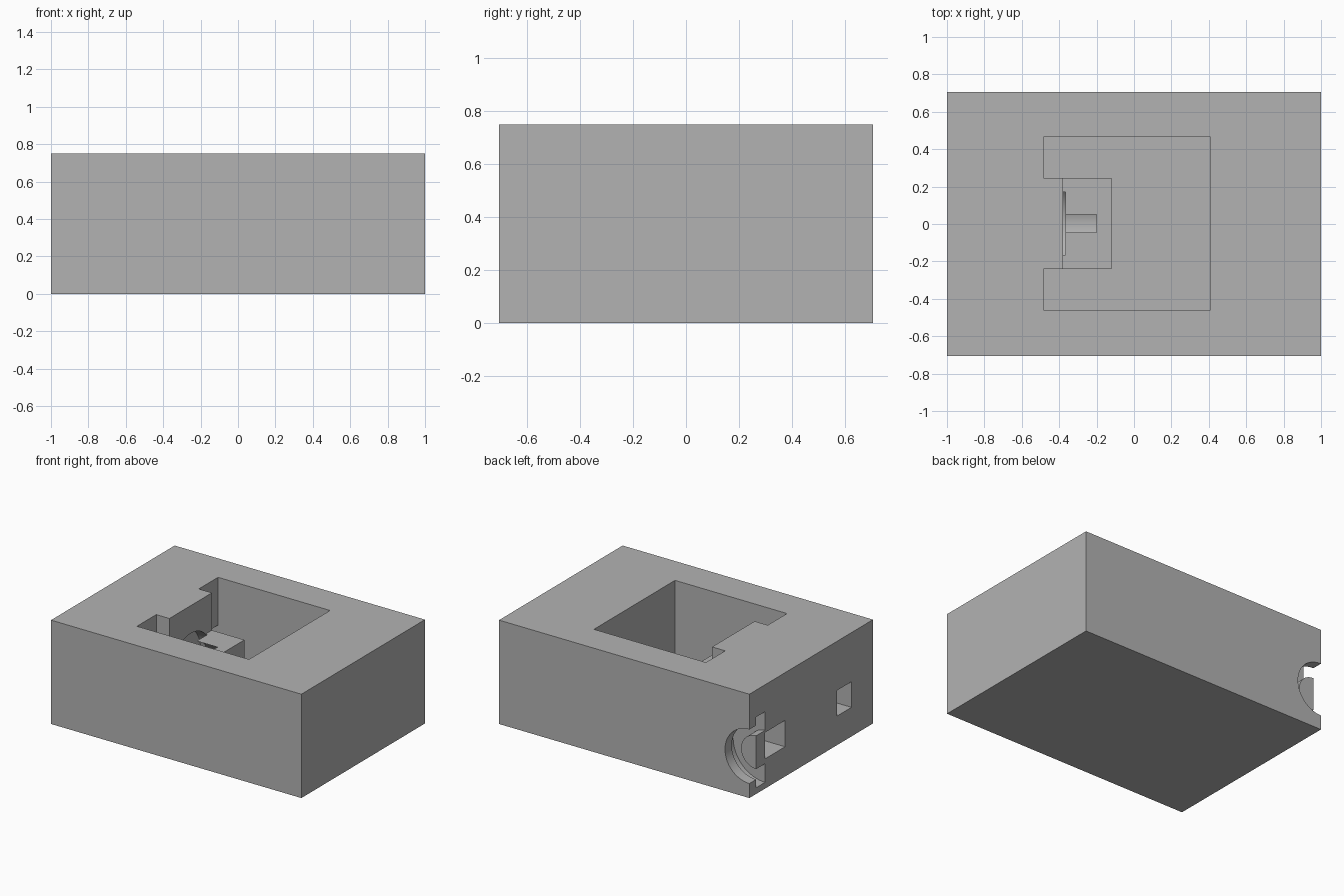
import bpy
import bmesh
from math import cos, sin, pi, radians
from mathutils import Vector

cube = bpy.data.objects.get("Cube")
if cube:
    bpy.data.objects.remove(cube, do_unlink=True)

grey = bpy.data.materials.new("plain_grey")
grey.use_nodes = True
grey.diffuse_color = (0.45, 0.45, 0.45, 1)
grey.node_tree.nodes["Principled BSDF"].inputs["Base Color"].default_value = grey.diffuse_color


def prism(name, points, place, depth):
    """Extrude a flat outline; place maps (u, v) to 3D, depth is the sweep."""
    bm = bmesh.new()
    face = bm.faces.new([bm.verts.new(place(u, v)) for u, v in points])
    swept = bmesh.ops.extrude_face_region(bm, geom=[face])
    verts = [g for g in swept["geom"] if isinstance(g, bmesh.types.BMVert)]
    bmesh.ops.translate(bm, verts=verts, vec=Vector(depth))
    bmesh.ops.recalc_face_normals(bm, faces=bm.faces)
    mesh = bpy.data.meshes.new(name)
    bm.to_mesh(mesh)
    bm.free()
    mesh.materials.append(grey)
    obj = bpy.data.objects.new(name, mesh)
    bpy.context.collection.objects.link(obj)
    return obj


def flat(name, points, low, high):
    return prism(name, points, lambda u, v: (u, v, low), (0, 0, high - low))


def rect(x0, x1, y0, y1):
    return [(x0, y0), (x1, y0), (x1, y1), (x0, y1)]


def arc(cu, cv, r, start, end, steps):
    angles = [start + (end - start) * i / steps for i in range(steps + 1)]
    return [(cu + r * cos(a), cv + r * sin(a)) for a in angles]


def along_x(name, cy, cz, r, x0, x1):
    return prism(name, arc(cy, cz, r, 0, 2 * pi, 64)[:-1],
                 lambda u, v: (x0, u, v), (x1 - x0, 0, 0))


def along_y(name, points, y0, y1):
    return prism(name, points, lambda u, v: (u, y0, v), (0, y1 - y0, 0))


# Solid housing block
housing = flat("housing", rect(-1, 1, -0.705, 0.705), 0, 0.75)

# Half ring groove outline that leaves a round post in its middle
ring = ([(-1.05, 0.555)] + arc(-1, 0.3, 0.255, pi / 2, -pi / 2, 32) + [(-1.05, 0.045)]
        + [(-1.05, 0.18)] + arc(-1, 0.3, 0.12, -pi / 2, pi / 2, 32) + [(-1.05, 0.42)])

cutters = [
    # Main pocket wrapping around the inner pedestal
    flat("pocket_cutter", [(-0.485, -0.46), (0.41, -0.46), (0.41, 0.465), (-0.485, 0.465),
                           (-0.485, 0.245), (-0.12, 0.245), (-0.12, -0.24), (-0.485, -0.24)],
         0.05, 0.9),
    # Space above the pedestal
    flat("pedestal_top_cutter", rect(-0.38, 0, -0.3, 0.3), 0.48, 0.95),
    # Round chamber and its wider flange seat
    along_x("chamber_cutter", 0.0025, 0.31, 0.177, -0.4, -0.2),
    along_x("flange_cutter", 0.0025, 0.31, 0.24, -0.467, -0.365),
    # Side passages into the pocket
    flat("narrow_passage_cutter", rect(-1.05, -0.45, -0.46, -0.295), 0.21, 0.395),
    flat("wide_passage_cutter", [(-1.05, 0.298), (-0.45, 0.298), (-0.45, 0.465),
                                 (-0.8, 0.465), (-1, 0.525), (-1.05, 0.525)], 0.215, 0.405),
    # Corner groove and its opening in the back
    along_y("groove_cutter", ring, 0.526, 0.628),
    along_y("back_opening_cutter", arc(-1, 0.3, 0.195, 0, 2 * pi, 64)[:-1], 0.628, 0.8),
]

bpy.ops.object.select_all(action="DESELECT")
housing.select_set(True)
bpy.context.view_layer.objects.active = housing
for cutter in cutters:
    cutter.hide_render = True
    mod = housing.modifiers.new(cutter.name, "BOOLEAN")
    mod.operation = "DIFFERENCE"
    mod.solver = "EXACT"
    mod.object = cutter
    bpy.ops.object.modifier_apply(modifier=mod.name)
    bpy.data.objects.remove(cutter, do_unlink=True)

bpy.ops.object.shade_smooth_by_angle(angle=radians(30))
